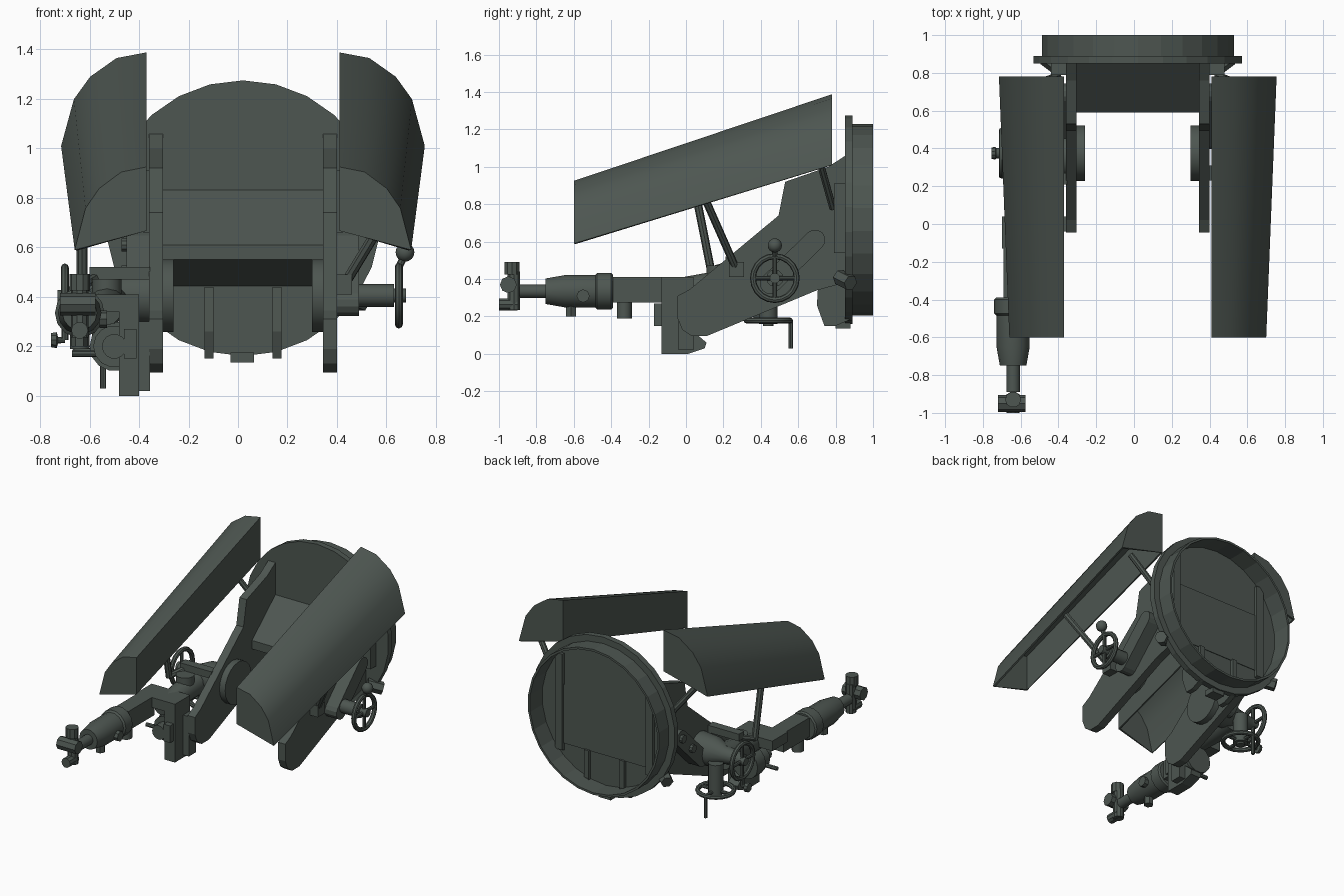
import bpy, bmesh, math
from mathutils import Vector

old = bpy.data.objects.get("Cube")
if old:
    bpy.data.objects.remove(old, do_unlink=True)

paint = bpy.data.materials.new("dark_grey_green")
paint.use_nodes = True
COLOR = (0.075, 0.093, 0.082, 1)
paint.diffuse_color = COLOR
paint.node_tree.nodes["Principled BSDF"].inputs["Base Color"].default_value = COLOR


def finish(name, bm, smooth=False, shell=0):
    bmesh.ops.recalc_face_normals(bm, faces=bm.faces)
    mesh = bpy.data.meshes.new(name)
    bm.to_mesh(mesh)
    bm.free()
    mesh.materials.append(paint)
    obj = bpy.data.objects.new(name, mesh)
    bpy.context.collection.objects.link(obj)
    bpy.ops.object.select_all(action="DESELECT")
    obj.select_set(True)
    bpy.context.view_layer.objects.active = obj
    if shell:
        mod = obj.modifiers.new("thickness", "SOLIDIFY")
        mod.thickness = shell
        mod.offset = -1
        bpy.ops.object.modifier_apply(modifier=mod.name)
    if smooth:
        bpy.ops.object.shade_smooth_by_angle(angle=math.radians(35))


def loft(rings, cap=True):
    """Skin a list of equal-length point rings."""
    bm = bmesh.new()
    loops = [[bm.verts.new(p) for p in ring] for ring in rings]
    n = len(loops[0])
    for a, b in zip(loops, loops[1:]):
        for i in range(n):
            j = (i + 1) % n
            bm.faces.new((a[i], a[j], b[j], b[i]))
    if cap:
        bm.faces.new(loops[0])
        bm.faces.new(loops[-1])
    return bm


def prism(name, profile, x0, x1):
    """Extrude a (y, z) profile along x."""
    finish(name, loft([[(x, y, z) for y, z in profile] for x in (x0, x1)]))


def box(name, x, y, z):
    prism(name, [(y[0], z[0]), (y[1], z[0]), (y[1], z[1]), (y[0], z[1])], *x)


def turned(name, start, end, profile, sides=14, smooth=True, phase=0):
    """Turn (fraction, radius) pairs around the line from start to end."""
    a, b = Vector(start), Vector(end)
    q = (b - a).to_track_quat("Z", "Y")
    rings = []
    for t, r in profile:
        c = a.lerp(b, t)
        rings.append([c + q @ Vector((r * math.cos(k), r * math.sin(k), 0))
                      for k in (math.tau * (i + phase) / sides for i in range(sides))])
    finish(name, loft(rings), smooth)


def rod(name, start, end, r, sides=12):
    turned(name, start, end, [(0, r), (1, r)], sides)


def ball(name, c, r):
    bm = bmesh.new()
    bmesh.ops.create_uvsphere(bm, u_segments=12, v_segments=8, radius=r)
    bmesh.ops.translate(bm, verts=bm.verts, vec=c)
    finish(name, bm, True)


def hand_wheel(name, centre, axis, radius, tube=0.016):
    """Rim, hub and four spokes."""
    c, q = Vector(centre), Vector(axis).to_track_quat("Z", "Y")

    def on_rim(k, rr, h=0):
        return c + q @ Vector((rr * math.cos(k), rr * math.sin(k), h))
    sections = []
    for i in range(20):
        k = math.tau * i / 20
        sections.append([on_rim(k, radius - tube + tube * math.cos(s), tube * math.sin(s))
                         for s in (math.tau * j / 8 for j in range(8))])
    sections.append(sections[0])
    bm = loft(sections, False)
    bmesh.ops.remove_doubles(bm, verts=bm.verts, dist=1e-5)
    finish(name + "_rim", bm, True)
    rod(name + "_hub", on_rim(0, 0, -0.03), on_rim(0, 0, 0.03), 0.028)
    for i in range(4):
        k = math.tau * i / 4
        rod(name + "_spoke", c, on_rim(k, radius - tube), 0.012, 8)


# Round bulkhead: flange disc with an open rim behind it
CX, CZ = 0.02, 0.718
turned("bulkhead_rim", (CX, 0.85, CZ), (CX, 1.0, CZ),
       [(0, 0.557), (0.27, 0.557), (0.27, 0.512), (1, 0.512), (1, 0.497), (0.08, 0.497)],
       26, smooth=False, phase=0.5)
for x in (-0.118, 0.157):
    prism("lower_rib", [(0.7, 0.26), (0.74, 0.15), (0.8, 0.15), (0.87, 0.18), (0.885, 0.25),
                        (0.885, 0.44), (0.71, 0.44)], x - 0.018, x + 0.018)
box("bottom_catch", (-0.03, 0.065), (0.8, 0.88), (0.135, 0.175))

# Cross housing between the cheeks
prism("cross_housing", [(0.87, 0.85), (0.59, 0.61), (0.59, 0.55), (0.87, 0.435)], -0.305, 0.345)

# Mirrored cheeks, bearings and shield supports around the mount centre
cheek = [(-0.045, 0.31), (-0.045, 0.19), (-0.02, 0.13), (0.03, 0.095), (0.11, 0.095),
         (0.7, 0.34), (0.885, 0.39), (0.885, 1.065), (0.86, 1.065), (0.76, 1.0), (0.53, 0.92),
         (0.495, 0.74), (0.02, 0.345)]
for side in (-1, 1):
    def mx(d):
        return CX + side * d
    prism("cheek", cheek, mx(0.324), mx(0.38))
    rod("inner_bearing", (mx(0.28), 0.375, 0.405), (mx(0.33), 0.375, 0.405), 0.147, 20)
    prism("bulkhead_lug", [(0.79, 0.54), (0.86, 0.54), (0.86, 0.91), (0.79, 0.91)],
          mx(0.375), mx(0.46))
    rod("clamp_bolt", (mx(0.41), 0.82, 0.41), (mx(0.49), 0.88, 0.38), 0.042, 6)
    rod("rear_shield_strut", (mx(0.61), 0.715, 1.03), (mx(0.42), 0.785, 0.78), 0.02, 8)
    # Slanting round-ended drive case on the outside of each cheek
    slot = []
    for cy, cz, a0 in ((0.69, 0.61, -45), (0.45, 0.375, 135)):
        for i in range(7):
            k = math.radians(a0 + i * 30)
            slot.append((cy + 0.055 * math.cos(k), cz + 0.055 * math.sin(k)))
    prism("drive_case", slot, mx(0.375), mx(0.47))

    # Hollow curved shield, wider and taller at the rear, open underneath
    shape = [(0, 0.23), (0, 1), (0.35, 0.94), (0.66, 0.74), (0.85, 0.5), (1, 0.0)]
    rings = []
    for y, w, z0, h in ((-0.6, 0.29, 0.59, 0.335), (0.78, 0.345, 1.01, 0.378)):
        rings.append([(mx(0.39 + u * w), y, z0 + v * h) for u, v in shape])
    bm = loft(rings)
    bottom = min(bm.faces, key=lambda f: f.calc_center_median().z
                 if len(f.verts) == 4 else 9)
    bmesh.ops.delete(bm, geom=[bottom], context="FACES_ONLY")
    finish("shield", bm, True, 0.014)

# Front shield struts
rod("left_shield_strut", (0.665, 0.1, 0.835), (0.43, 0.27, 0.45), 0.021, 8)
box("left_strut_foot", (0.39, 0.46), (0.23, 0.31), (0.41, 0.49))
rod("right_shield_strut", (-0.63, 0.06, 0.82), (-0.63, 0.135, 0.44), 0.022, 8)
box("right_strut_bar", (-0.6, -0.355), (0.21, 0.27), (0.47, 0.52))
rod("right_strut_foot", (-0.63, 0.13, 0.445), (-0.57, 0.24, 0.48), 0.02, 8)

# Left hand wheel with its shaft and grip
rod("left_wheel_shaft", (0.39, 0.475, 0.405), (0.63, 0.475, 0.405), 0.046)
hand_wheel("left_wheel", (0.65, 0.475, 0.405), (1, 0, 0), 0.133)
rod("left_grip_stem", (0.65, 0.475, 0.52), (0.675, 0.475, 0.57), 0.015, 8)
ball("left_grip", (0.675, 0.475, 0.58), 0.038)

# Right gear housing, upright wheel and its knob
turned("right_gear_housing", (-0.36, 0.36, 0.4), (-0.7, 0.36, 0.4),
       [(0, 0.11), (0.35, 0.1), (0.6, 0.06), (1, 0.04)], 16)
for y, z in ((0.69, 0.61), (0.58, 0.5)):
    rod("drive_case_bolt", (-0.44, y, z), (-0.47, y, z), 0.028, 10)
hand_wheel("right_wheel", (-0.7, 0.375, 0.4), (1, 0, 0), 0.135)
turned("right_knob", (-0.7, 0.375, 0.225), (-0.755, 0.375, 0.225),
       [(0, 0.012), (0.5, 0.014), (0.6, 0.034), (1, 0.03)], 10)
rod("right_knob_stem", (-0.7, 0.375, 0.225), (-0.7, 0.375, 0.29), 0.014, 8)
turned("gear_body", (-0.53, 0.36, 0.38), (-0.53, -0.1, 0.34),
       [(0, 0.09), (0.4, 0.08), (1, 0.055)], 12)

# Flat wheel underneath with a hanging handle
rod("flat_wheel_shaft", (-0.54, 0.44, 0.16), (-0.54, 0.44, 0.37), 0.05)
hand_wheel("flat_wheel", (-0.54, 0.44, 0.178), (0, 0, 1), 0.132)
rod("flat_wheel_handle", (-0.545, 0.56, 0.03), (-0.545, 0.56, 0.18), 0.012, 8)

# Sight bracket and elevation block
prism("sight_block", [(-0.13, 0), (0.01, 0), (0.1, 0.03), (0.11, 0.06), (0.04, 0.12),
                      (0.04, 0.41), (-0.13, 0.41)], -0.48, -0.4)
box("block_spacer", (-0.41, -0.355), (-0.04, 0.04), (0.02, 0.3))
box("sight_bracket", (-0.7, -0.4), (-0.13, 0.04), (0.34, 0.41))
rod("sight_drum", (-0.53, 0.17, 0.36), (-0.53, 0.17, 0.472), 0.06, 16)
turned("adjusting_gear", (-0.5, -0.17, 0.2), (-0.5, 0.06, 0.2),
       [(0, 0.05), (0.3, 0.05), (0.3, 0.085), (0.6, 0.085), (0.6, 0.1), (1, 0.1)], 14)
rod("adjusting_pin", (-0.67, -0.06, 0.17), (-0.5, -0.06, 0.17), 0.014, 8)
box("gear_detail", (-0.46, -0.41), (-0.17, -0.13), (0.15, 0.27))

# Telescope along y: arm, stepped body, stem and eyepiece
SX, SZ = -0.64, 0.335
box("telescope_arm", (-0.69, -0.58), (-0.39, -0.1), (0.275, 0.41))
turned("telescope", (SX, -0.39, SZ), (SX, -0.89, SZ),
       [(0, 0.09), (0.02, 0.1), (0.17, 0.1), (0.19, 0.088), (0.52, 0.088),
        (0.72, 0.07), (0.72, 0.036), (1, 0.036)], 14)
rod("telescope_plug", (SX, -0.33, 0.19), (SX, -0.33, 0.29), 0.04)
rod("telescope_knob", (SX, -0.615, 0.2), (SX, -0.615, 0.27), 0.032, 6)
rod("telescope_side_knob", (-0.56, -0.55, 0.31), (-0.53, -0.55, 0.31), 0.035, 8)
rod("eyepiece_cross", (-0.72, -0.95, 0.37), (-0.575, -0.95, 0.37), 0.045, 8)
rod("eyepiece_body", (SX, -0.92, 0.235), (SX, -0.92, 0.44), 0.035, 10)
rod("eyepiece_cup", (SX, -0.93, 0.425), (SX, -0.93, 0.492), 0.042, 10)
rod("eyepiece_foot", (SX, -1.0, 0.265), (SX, -0.9, 0.265), 0.034, 10)
